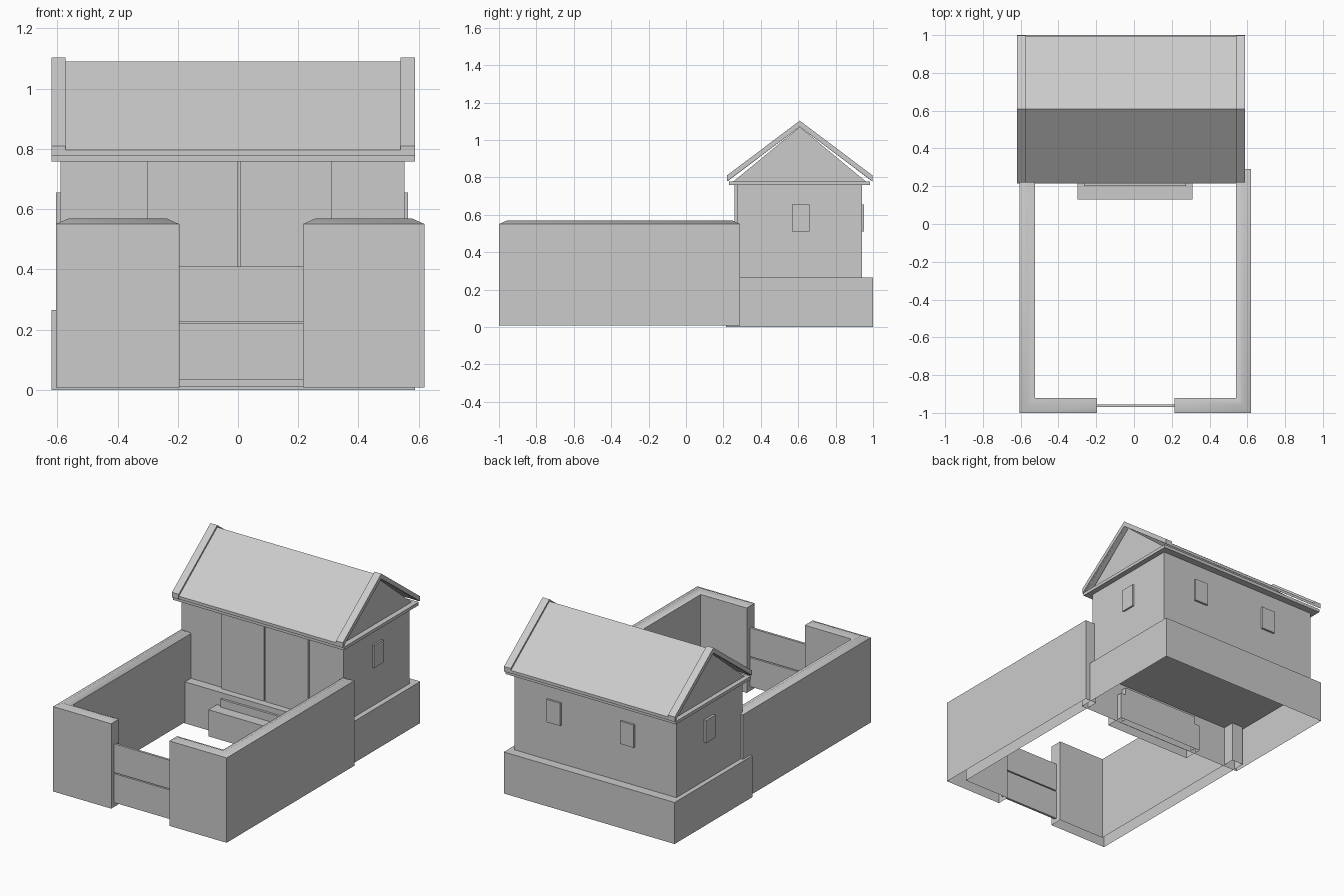
import bpy, bmesh
from mathutils import Vector

if "Cube" in bpy.data.objects:
    bpy.data.objects.remove(bpy.data.objects["Cube"])


def mesh(name, verts, faces, smooth=False):
    me = bpy.data.meshes.new(name)
    me.from_pydata(verts, [], faces)
    bm = bmesh.new()
    bm.from_mesh(me)
    bmesh.ops.recalc_face_normals(bm, faces=bm.faces)
    bm.to_mesh(me)
    bm.free()
    for p in me.polygons:
        p.use_smooth = smooth
    ob = bpy.data.objects.new(name, me)
    bpy.context.collection.objects.link(ob)
    return ob


def box(name, x, y, z, open_bottom=False):
    v = [(a, b, c) for c in z for a, b in
         ((x[0], y[0]), (x[1], y[0]), (x[1], y[1]), (x[0], y[1]))]
    f = [(i, (i + 1) % 4, (i + 1) % 4 + 4, i + 4) for i in range(4)] + [(4, 5, 6, 7)]
    if not open_bottom:
        f.append((3, 2, 1, 0))
    return mesh(name, v, f)


def prism(name, profile, x0, x1):
    """Extrude a (y, z) profile along x."""
    n = len(profile)
    v = [(x, y, z) for x in (x0, x1) for y, z in profile]
    f = [(i, (i + 1) % n, (i + 1) % n + n, i + n) for i in range(n)]
    f += [tuple(range(n))[::-1], tuple(range(n, 2 * n))]
    return mesh(name, v, f)


# Stone base and house body
X0, X1 = -0.62, 0.587
box("base", (X0, X1), (0.215, 1.0), (0, 0.265), True)
box("house_body", (-0.59, 0.553), (0.275, 0.94), (0.265, 0.765), True)

# Front steps
box("lower_step", (-0.30, 0.31), (0.13, 0.25), (0.01, 0.18), True)
box("upper_step", (-0.265, 0.275), (0.20, 0.25), (0.01, 0.23), True)

# Double doors standing just proud of the front wall
box("door_left", (-0.30, 0.0), (0.26, 0.277), (0.265, 0.762))
box("door_right", (0.008, 0.312), (0.26, 0.277), (0.265, 0.762))

# Shuttered windows
for side, x in (("left", (-0.605, -0.585)), ("right", (0.548, 0.564))):
    box("window_" + side, x, (0.567, 0.66), (0.51, 0.655))
for cx in (-0.25, 0.27):
    box("window_back", (cx - 0.048, cx + 0.048), (0.935, 0.953), (0.51, 0.655))

# Eave board, gable fill, roof covering and gable edge boards
box("eave_board", (X0, X1), (0.23, 0.985), (0.758, 0.778))
prism("gable", [(0.25, 0.775), (0.965, 0.775), (0.608, 1.07)], -0.59, 0.553)


def chevron(top, ridge, inset=0.0):
    a, b = 0.219 + inset, 0.998 - inset
    return [(a, 0.778), (a, top), (0.608, ridge), (b, top), (b, 0.778), (0.608, 1.07)]


prism("roof", chevron(0.797, 1.09, 0.002), X0 + 0.01, X1 - 0.01)
prism("gable_edge_left", chevron(0.81, 1.103), X0, X0 + 0.048)
prism("gable_edge_right", chevron(0.81, 1.103), X1 - 0.048, X1)


# Courtyard walls: L-shaped plan, open below, with a hipped ridge coping
def courtyard_wall(side, outer, gate, s):
    t, h = 0.08, 0.04
    plan = [(outer, 0.29), (outer, -1), (gate, -1), (gate, -1 + t),
            (outer - s * t, -1 + t), (outer - s * t, 0.29)]
    v = [(x, y, z) for z in (0.008, 0.55) for x, y in plan]
    mesh("wall_" + side, v, [(i, (i + 1) % 6, (i + 1) % 6 + 6, i + 6) for i in range(6)])
    ridge = [(outer - s * h, 0.25, 0.568), (outer - s * h, -1 + h, 0.568),
             (gate + s * h, -1 + h, 0.568)]
    cap = [(x, y, 0.55) for x, y in plan] + ridge
    mesh("coping_" + side, cap, [(0, 1, 7, 6), (1, 2, 8, 7), (2, 3, 8),
                                 (3, 4, 7, 8), (4, 5, 6, 7), (5, 0, 6)], True)


courtyard_wall("left", -0.605, -0.195, -1)
courtyard_wall("right", 0.62, 0.215, 1)

# Gate planks
for z0, z1 in ((0.035, 0.22), (0.227, 0.41)):
    box("gate_plank", (-0.20, 0.22), (-0.97, -0.955), (z0, z1))
